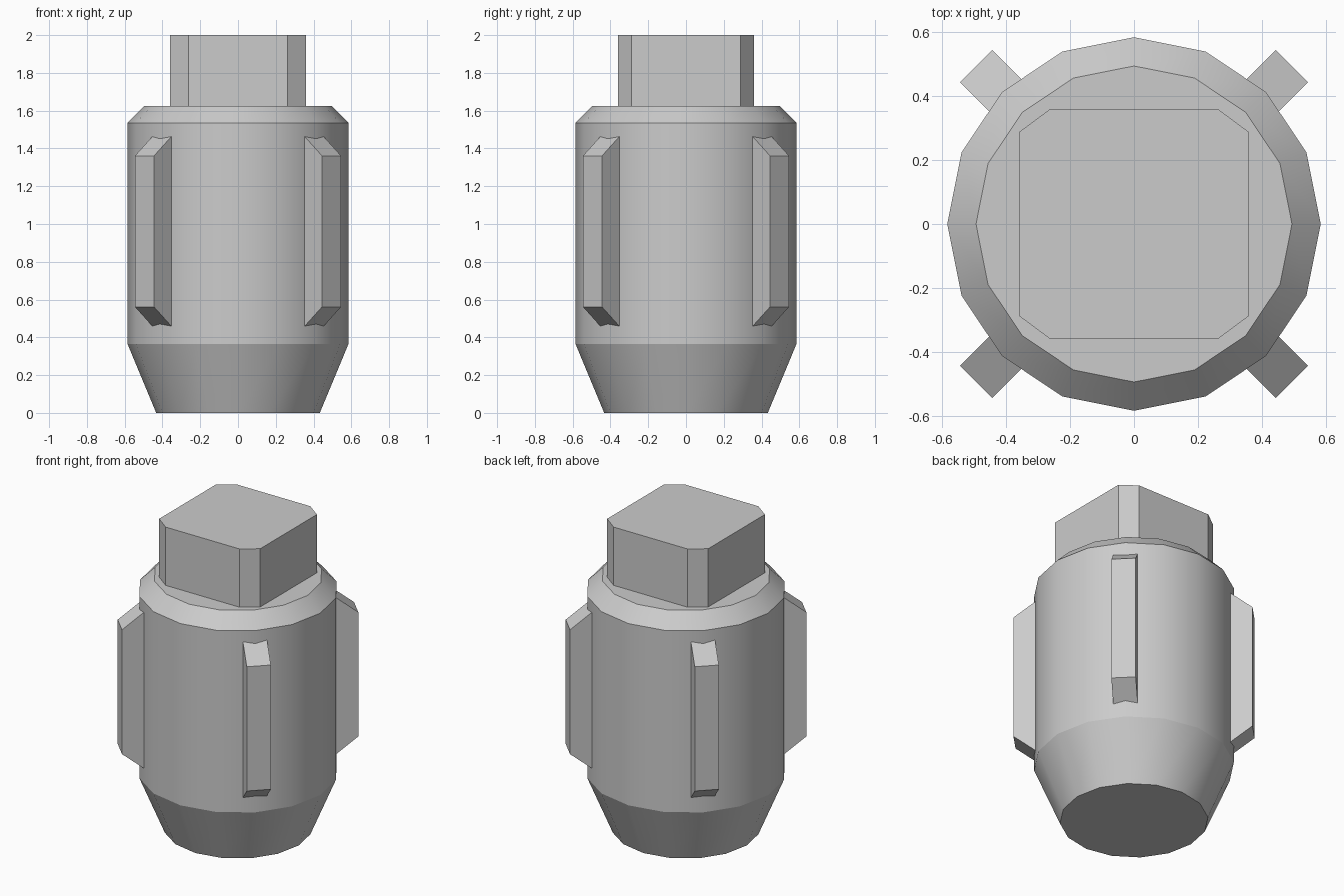
import bpy, bmesh
from math import cos, sin, pi
from mathutils import Matrix, Vector

if "Cube" in bpy.data.objects:
    bpy.data.objects.remove(bpy.data.objects["Cube"])

SIDES = 16


def finish(name, bm):
    bmesh.ops.recalc_face_normals(bm, faces=bm.faces)
    mesh = bpy.data.meshes.new(name)
    bm.to_mesh(mesh)
    bm.free()
    obj = bpy.data.objects.new(name, mesh)
    bpy.context.collection.objects.link(obj)
    return obj


def prism(name, outline, direction, matrix=Matrix()):
    """Extrude a flat outline of 3D points along a direction."""
    bm = bmesh.new()
    face = bm.faces.new([bm.verts.new(p) for p in outline])
    geom = bmesh.ops.extrude_face_region(bm, geom=[face], use_keep_orig=True)["geom"]
    moved = [g for g in geom if isinstance(g, bmesh.types.BMVert)]
    bmesh.ops.translate(bm, verts=moved, vec=Vector(direction))
    bmesh.ops.transform(bm, matrix=matrix, verts=bm.verts)
    return finish(name, bm)


# Body: turned profile, smooth around and sharp between bands
bm = bmesh.new()
rings = []
for r, z in [(0.433, 0), (0.585, 0.365), (0.585, 1.535), (0.495, 1.625)]:
    rings.append([bm.verts.new((r * cos(2 * pi * i / SIDES), r * sin(2 * pi * i / SIDES), z))
                  for i in range(SIDES)])
for low, high in zip(rings, rings[1:]):
    for i in range(SIDES):
        j = (i + 1) % SIDES
        bm.faces.new((low[i], low[j], high[j], high[i])).smooth = True
bm.faces.new(rings[0])
bm.faces.new(rings[-1])
for e in bm.edges:
    if abs(e.verts[0].co.z - e.verts[1].co.z) < 1e-5:
        e.smooth = False
finish("body", bm)

# Square head with cut corners
h, cx, cy = 0.36, 0.263, 0.288
corners = [(h, -cy), (h, cy), (cx, h), (-cx, h), (-h, cy), (-h, -cy), (-cx, -h), (cx, -h)]
prism("head", [(x, y, 1.615) for x, y in corners], (0, 0, 0.385))

# Four ribs on the diagonals, with sloped ends
w = 0.0714
side = [(0.55, 0.443), (0.70, 0.561), (0.70, 1.361), (0.55, 1.479)]
for k in range(4):
    prism(f"rib_{k + 1}", [(r, -w, z) for r, z in side], (0, 2 * w, 0),
          Matrix.Rotation(pi / 4 + k * pi / 2, 4, 'Z'))
